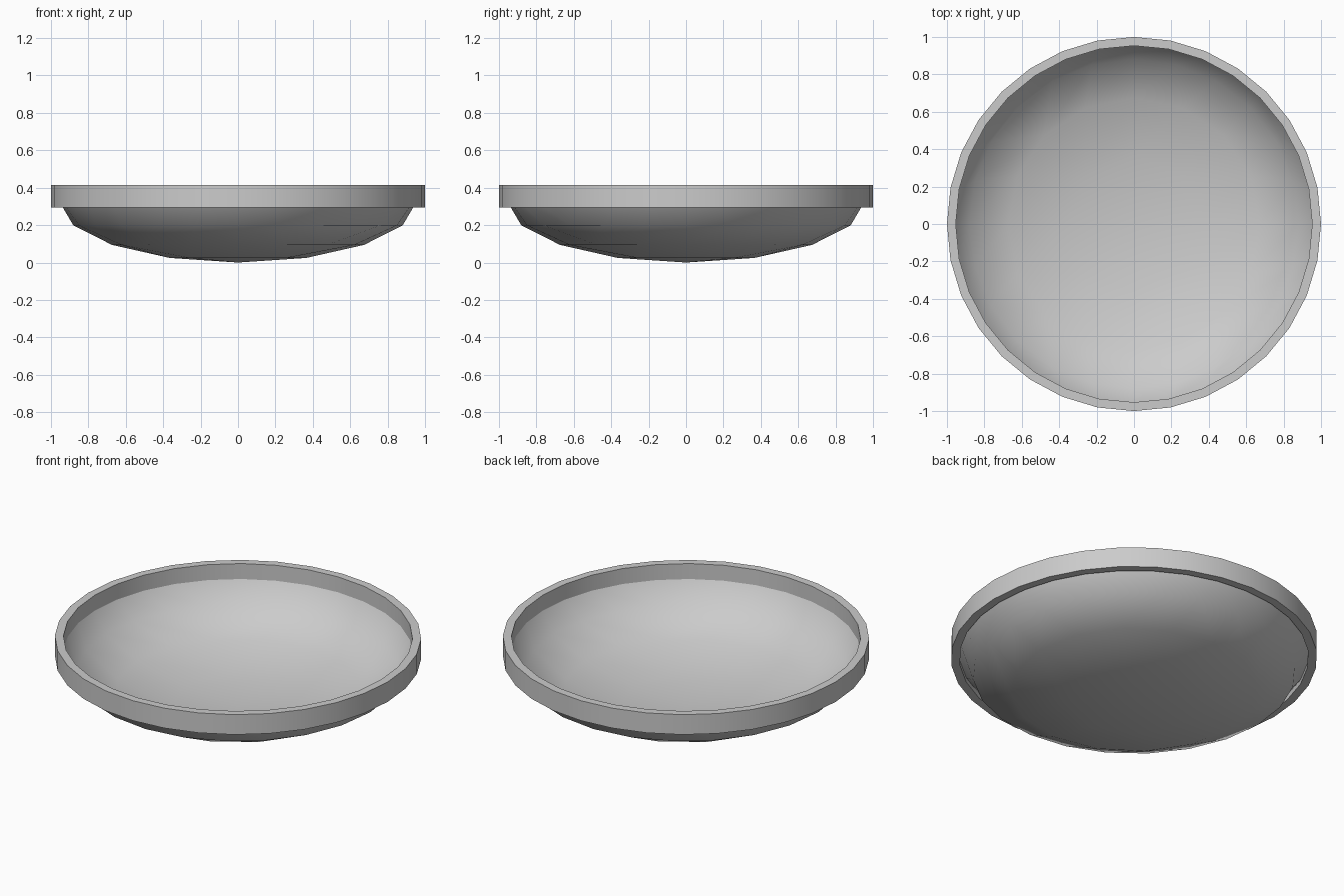
import bpy, bmesh, math

if "Cube" in bpy.data.objects:
    bpy.data.objects.remove(bpy.data.objects["Cube"])

grey = bpy.data.materials.new("light_grey")
grey.diffuse_color = (0.6, 0.6, 0.6, 1)
grey.use_nodes = True
grey.node_tree.nodes["Principled BSDF"].inputs["Base Color"].default_value = grey.diffuse_color

SEG = 32                    # sides around the rim
R_OUT, R_IN = 1.0, 0.953    # rim radii
Z_LOW, Z_TOP = 0.295, 0.415 # rim heights
DEPTH = 0.322               # bowl depth


def finish(bm, name):
    bmesh.ops.recalc_face_normals(bm, faces=bm.faces)
    mesh = bpy.data.meshes.new(name)
    bm.to_mesh(mesh)
    bm.free()
    mesh.materials.append(grey)
    ob = bpy.data.objects.new(name, mesh)
    bpy.context.collection.objects.link(ob)
    bpy.ops.object.select_all(action='DESELECT')
    ob.select_set(True)
    bpy.context.view_layer.objects.active = ob
    bpy.ops.object.shade_smooth_by_angle(angle=math.radians(40))
    return ob


# Rim: rectangular section swept round
bm = bmesh.new()
section = [(R_IN, Z_LOW), (R_OUT, Z_LOW), (R_OUT, Z_TOP), (R_IN, Z_TOP)]
rings = []
for i in range(SEG):
    a = 2 * math.pi * i / SEG
    rings.append([bm.verts.new((r * math.cos(a), r * math.sin(a), z)) for r, z in section])
for i in range(SEG):
    p, q = rings[i], rings[(i + 1) % SEG]
    for j in range(4):
        k = (j + 1) % 4
        bm.faces.new((p[j], q[j], q[k], p[k]))
finish(bm, "rim")

# Bowl: square 8 x 8 grid wrapped onto a shallow half ellipsoid
bm = bmesh.new()
N = 4
grid = {}
for i in range(-N, N + 1):
    for j in range(-N, N + 1):
        k = max(abs(i), abs(j))
        if k == 0:
            a = 0.0
        elif abs(i) >= abs(j):
            a = math.pi / 4 * j / i + (math.pi if i < 0 else 0)
        else:
            a = math.pi / 2 - math.pi / 4 * i / j + (math.pi if j < 0 else 0)
        t = math.pi / 2 * k / N
        r = R_IN * math.sin(t)
        grid[i, j] = bm.verts.new((r * math.cos(a), r * math.sin(a), DEPTH * (1 - math.cos(t))))
for i in range(-N, N):
    for j in range(-N, N):
        bm.faces.new((grid[i, j], grid[i + 1, j], grid[i + 1, j + 1], grid[i, j + 1]))
finish(bm, "bowl")
